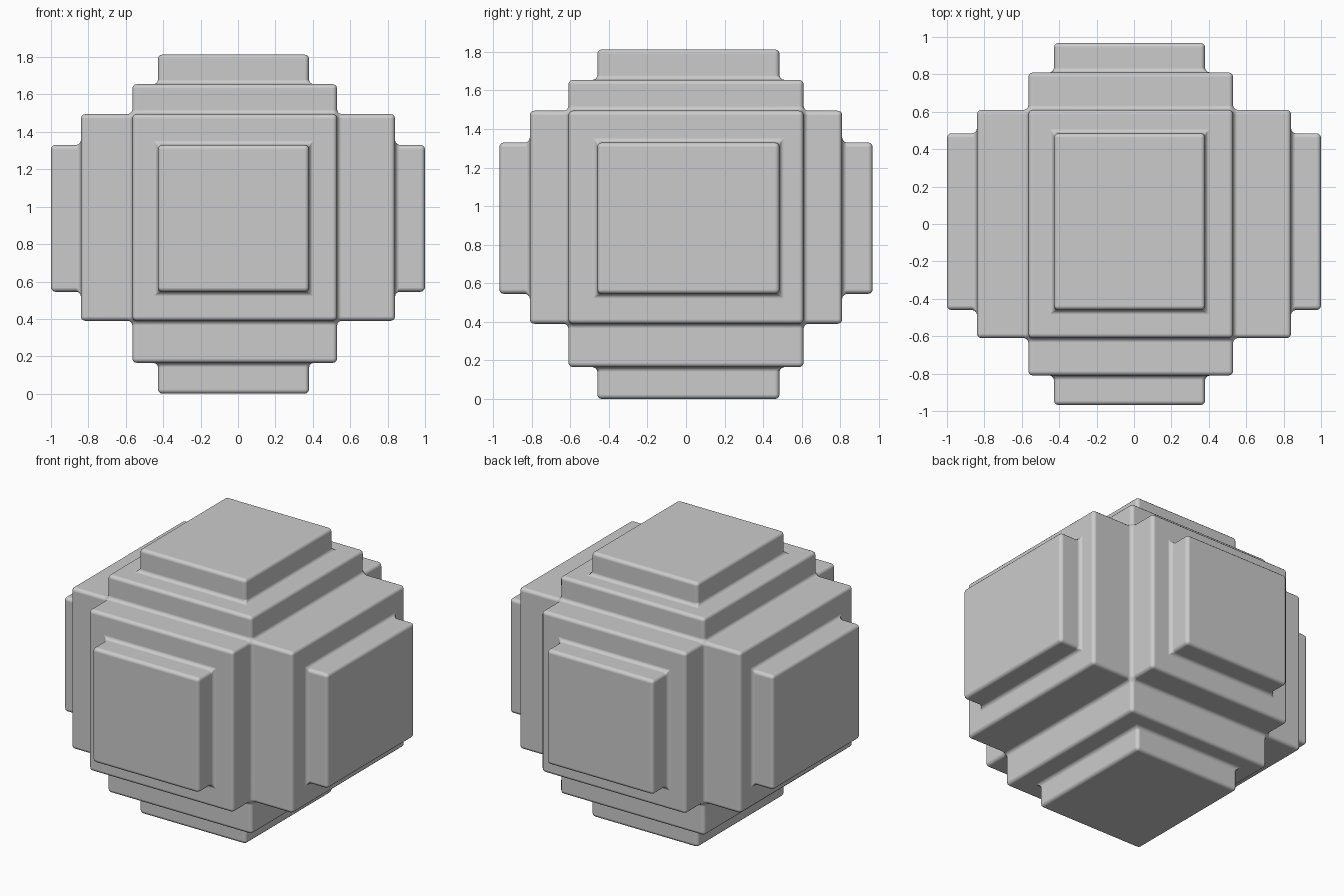
import bpy, bmesh
from itertools import product

if "Cube" in bpy.data.objects:
    bpy.data.objects.remove(bpy.data.objects["Cube"])

# Overlapping blocks as (x range, y range, z range)
boxes = [
    # three crossing core blocks
    ((-0.84, 0.84), (-0.61, 0.61), (0.39, 1.495)),
    ((-0.565, 0.53), (-0.81, 0.81), (0.39, 1.495)),
    ((-0.565, 0.53), (-0.61, 0.61), (0.165, 1.655)),
    # three bars that show as raised plates on the six sides
    ((-1.0, 1.0), (-0.46, 0.485), (0.545, 1.33)),
    ((-0.428, 0.38), (-0.968, 0.968), (0.545, 1.33)),
    ((-0.428, 0.38), (-0.46, 0.485), (0.0, 1.813)),
]

# Union on a grid of all box boundaries
cuts = [sorted({v for b in boxes for v in b[a]}) for a in range(3)]


def filled(c):
    if any(c[a] < 0 or c[a] >= len(cuts[a]) - 1 for a in range(3)):
        return False
    mid = [(cuts[a][c[a]] + cuts[a][c[a] + 1]) / 2 for a in range(3)]
    return any(all(b[a][0] < mid[a] < b[a][1] for a in range(3)) for b in boxes)


bm = bmesh.new()
verts = {}


def vert(i):
    if i not in verts:
        verts[i] = bm.verts.new([cuts[a][i[a]] for a in range(3)])
    return verts[i]


# Skin: one quad wherever a filled cell meets an empty one
for c in product(*(range(len(k) - 1) for k in cuts)):
    if not filled(c):
        continue
    for a, s in product(range(3), (0, 1)):
        n = list(c)
        n[a] += 2 * s - 1
        if filled(n):
            continue
        u, w = (a + 1) % 3, (a + 2) % 3
        ring = []
        for du, dw in ((0, 0), (1, 0), (1, 1), (0, 1)):
            i = list(c)
            i[a] += s
            i[u] += du
            i[w] += dw
            ring.append(vert(tuple(i)))
        bm.faces.new(ring if s else ring[::-1])

# Merge flat areas, keeping plates' surrounding rings valid
bmesh.ops.dissolve_limit(bm, angle_limit=0.01, use_dissolve_boundaries=False,
                         verts=bm.verts[:], edges=bm.edges[:])
bmesh.ops.recalc_face_normals(bm, faces=bm.faces[:])
for f in bm.faces:
    f.smooth = True

mesh = bpy.data.meshes.new("stepped_block")
bm.to_mesh(mesh)
bm.free()
block = bpy.data.objects.new("stepped_block", mesh)
bpy.context.collection.objects.link(block)

# Small rounded edges and corners
bev = block.modifiers.new("rounded_edges", 'BEVEL')
bev.width = 0.024
bev.segments = 3
bev.limit_method = 'ANGLE'
bev.harden_normals = True
